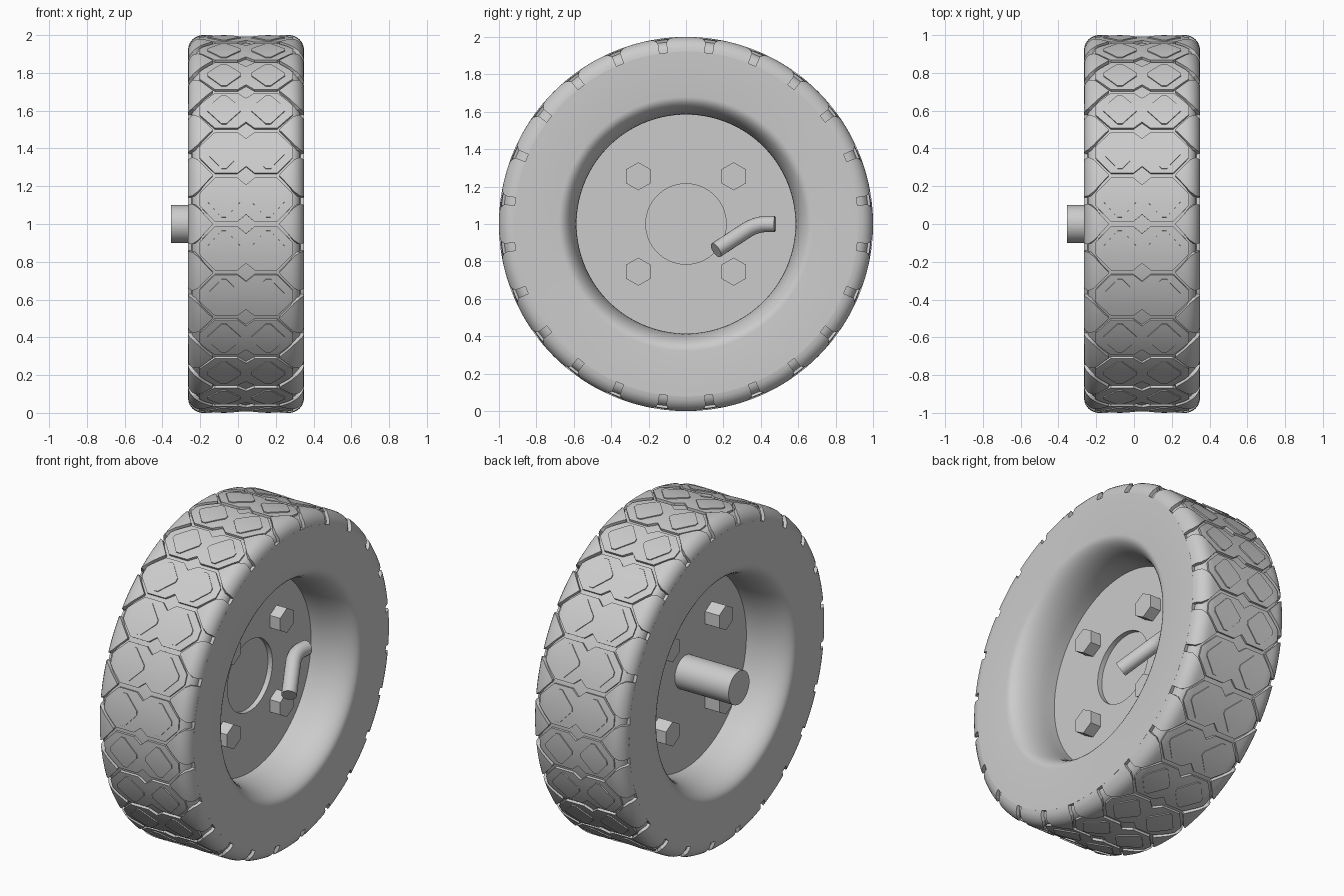
import bpy, bmesh, math
from mathutils import Vector, Matrix

if "Cube" in bpy.data.objects:
    bpy.data.objects.remove(bpy.data.objects["Cube"])

CX, CZ, N = 0.0425, 1.0, 24          # tyre mid-plane, axle height, tread repeats
FLAT, ROUND = 0.2275, 0.08           # flat half width and shoulder radius of the tread

grey = bpy.data.materials.new("plain_grey")
grey.diffuse_color = (0.6, 0.6, 0.6, 1)
grey.use_nodes = True
grey.node_tree.nodes["Principled BSDF"].inputs["Base Color"].default_value = grey.diffuse_color


def finish(name, bm, angle=30):
    bmesh.ops.remove_doubles(bm, verts=bm.verts, dist=1e-5)
    bmesh.ops.recalc_face_normals(bm, faces=bm.faces)
    me = bpy.data.meshes.new(name)
    bm.to_mesh(me)
    bm.free()
    ob = bpy.data.objects.new(name, me)
    bpy.context.collection.objects.link(ob)
    me.materials.append(grey)
    bpy.ops.object.select_all(action='DESELECT')
    ob.select_set(True)
    bpy.context.view_layer.objects.active = ob
    bpy.ops.object.shade_smooth_by_angle(angle=math.radians(angle))
    return ob


def polar(x, r, a):
    return Vector((x, r * math.cos(a), CZ + r * math.sin(a)))


def revolve(name, profile, closed=True, seg=120):
    """Spin (x, r) points about the axle line."""
    bm = bmesh.new()
    rings = [[bm.verts.new(polar(x, r, 2 * math.pi * k / seg)) for k in range(seg)]
             for x, r in profile]
    n = len(rings)
    for i in range(n if closed else n - 1):
        a, b = rings[i], rings[(i + 1) % n]
        for k in range(seg):
            m = (k + 1) % seg
            bm.faces.new((a[k], a[m], b[m], b[k]))
    bmesh.ops.dissolve_degenerate(bm, edges=bm.edges, dist=1e-6)
    return finish(name, bm)


def tread_point(u, h):
    """Across-tread distance u and height h above the groove floor -> (x, r)."""
    s, u = (1 if u >= 0 else -1), abs(u)
    if u <= FLAT:
        return CX + s * u, 0.98 + h
    a, rad = (u - FLAT) / ROUND, ROUND - 0.02 + h
    return CX + s * (FLAT + rad * math.sin(a)), 0.92 + rad * math.cos(a)


def block(bm, keys, angle, h):
    """Raised pad: keys are (u, half length round the tyre)."""
    cols = []
    for (u0, w0), (u1, w1) in zip(keys, keys[1:]):
        steps = max(1, math.ceil(abs(u1 - u0) / 0.025))
        cols += [(u0 + (u1 - u0) * i / steps, w0 + (w1 - w0) * i / steps) for i in range(steps)]
    cols.append(keys[-1])
    M = 6

    def layer(hh):
        return [[bm.verts.new(polar(*tread_point(u, hh), angle + w * (2 * j / M - 1)))
                 for j in range(M + 1)] for u, w in cols]
    top, bot = layer(h), layer(-0.006)
    n = len(cols)
    for i in range(n - 1):
        for j in range(M):
            for g in (top, bot):
                bm.faces.new((g[i][j], g[i + 1][j], g[i + 1][j + 1], g[i][j + 1]))
        for j in (0, M):
            bm.faces.new((top[i][j], top[i + 1][j], bot[i + 1][j], bot[i][j]))
    for i in (0, n - 1):
        for j in range(M):
            bm.faces.new((top[i][j], top[i][j + 1], bot[i][j + 1], bot[i][j]))


# Tyre body: bead lip, flat sidewall, step, rounded groove floor; mirrored
half = [(0.03, 0.585), (0.1, 0.585)]
for i in range(1, 11):
    t = math.pi / 2 * i / 10
    half.append((0.1075 + 0.2 * math.sin(t), 0.585 + 0.095 * (1 - math.cos(t))))
half += [(0.3075, 0.922)]
for i in range(7):
    t = math.pi / 2 * (1 - i / 6)
    half.append((FLAT + 0.06 * math.sin(t), 0.92 + 0.06 * math.cos(t)))
profile = [(CX + v, r) for v, r in half] + [(CX - v, r) for v, r in reversed(half)]
revolve("tyre_body", profile)

# Tread: waisted centre pads with raised diamonds, and shoulder pads between them
centre = [(0.0, 0.08), (0.045, 0.118), (0.165, 0.118), (0.25, 0.03)]
centre = [(-u, w) for u, w in reversed(centre[1:])] + centre
diamond = [(0.028, 0.012), (0.105, 0.095), (0.13, 0.095), (0.205, 0.012)]
shoulder = [(0.178, 0.004), (0.255, 0.088), (0.29, 0.108), (FLAT + ROUND * math.pi / 2, 0.108)]
pads, dia = bmesh.new(), bmesh.new()
for k in range(N):
    a = 2 * math.pi * k / N
    block(pads, centre, a + math.pi / N, 0.014)
    for s in (1, -1):
        block(pads, [(s * u, w) for u, w in shoulder], a, 0.02)
        block(dia, [(s * u, w) for u, w in diamond], a + math.pi / N, 0.02)
finish("tread_pads", pads)
finish("tread_diamonds", dia)

# Wheel disc with a shallow round recess in its outer face
revolve("wheel_disc", [(0.05, 0), (0.05, 0.215), (0.08, 0.215), (0.08, 0.6),
                       (0.005, 0.6), (0.005, 0)], closed=False)


def cylinder(name, x0, x1, y, z, r, seg):
    bm = bmesh.new()
    mat = Matrix.Translation(((x0 + x1) / 2, y, z)) @ Matrix.Rotation(math.pi / 2, 4, 'Y')
    if seg == 6:                      # hexagon with a corner pointing up
        ring = Matrix.Rotation(0, 4, 'Z')
        mat = mat @ ring
    bmesh.ops.create_cone(bm, cap_ends=True, segments=seg, radius1=r, radius2=r,
                          depth=x1 - x0, matrix=mat)
    if seg == 6 and max(v.co.z for v in bm.verts) < z + r * 0.95:
        bmesh.ops.rotate(bm, verts=bm.verts, cent=(0, y, z),
                         matrix=Matrix.Rotation(math.pi / 6, 3, 'X'))
    return finish(name, bm)


# Axle stub and four through bolts
cylinder("axle", -0.355, 0.03, 0, CZ, 0.1, 40)
for i, (sy, sz) in enumerate([(1, 1), (1, -1), (-1, 1), (-1, -1)]):
    cylinder(f"bolt_{i + 1}", -0.09, 0.15, sy * 0.255, CZ + sz * 0.255, 0.075, 6)

# Bent air valve, swept along a short rounded path
start, bend, end = Vector((0.125, 0.475, CZ)), Vector((0.115, 0.375, CZ)), Vector((0.23, 0.16, CZ - 0.14))
p0, p2 = bend + (start - bend) * 0.6, bend + (end - bend) * 0.25
path = [start] + [p0 * (1 - t) ** 2 + bend * 2 * t * (1 - t) + p2 * t * t
                  for t in (i / 6 for i in range(7))] + [end]
bm = bmesh.new()
rings = []
for i, p in enumerate(path):
    d = (path[min(i + 1, len(path) - 1)] - path[max(i - 1, 0)]).normalized()
    side = d.cross(Vector((1, 0, 0))).normalized()
    up = side.cross(d)
    rings.append([bm.verts.new(p + 0.043 * (side * math.cos(a) + up * math.sin(a)))
                  for a in (2 * math.pi * k / 20 for k in range(20))])
for a, b in zip(rings, rings[1:]):
    for k in range(20):
        m = (k + 1) % 20
        bm.faces.new((a[k], a[m], b[m], b[k]))
bm.faces.new(rings[0])
bm.faces.new(rings[-1])
finish("air_valve", bm, 40)
